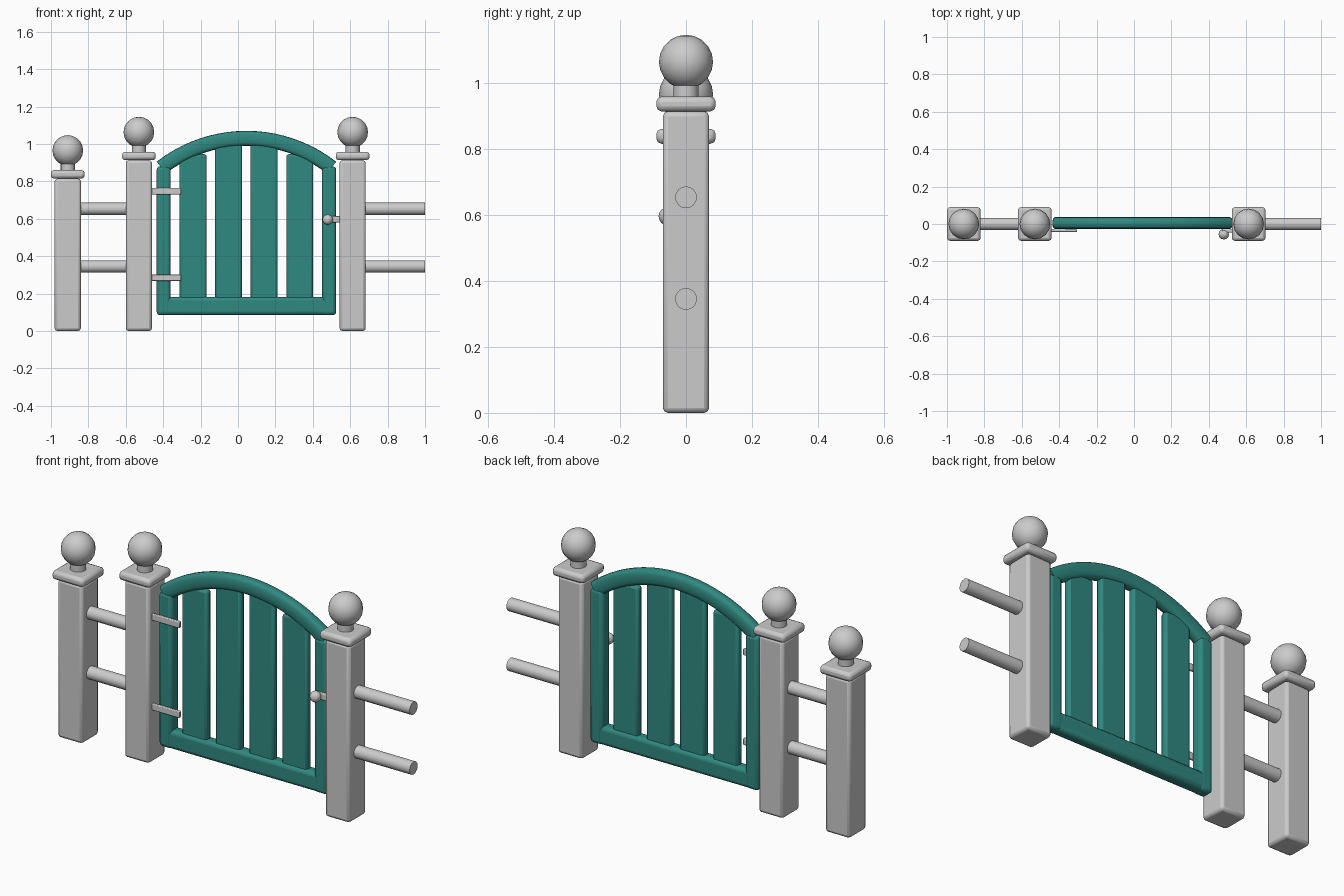
import bpy, bmesh, math

if "Cube" in bpy.data.objects:
    bpy.data.objects.remove(bpy.data.objects["Cube"])

teal = bpy.data.materials.new("teal_paint")
teal.diffuse_color = (0.03, 0.25, 0.22, 1)
teal.use_nodes = True
teal.node_tree.nodes["Principled BSDF"].inputs["Base Color"].default_value = teal.diffuse_color


def finish(name, bm, mat=None, bevel=0, segments=2):
    bmesh.ops.recalc_face_normals(bm, faces=bm.faces)
    me = bpy.data.meshes.new(name)
    bm.to_mesh(me)
    bm.free()
    ob = bpy.data.objects.new(name, me)
    bpy.context.collection.objects.link(ob)
    if mat:
        me.materials.append(mat)
    if bevel:
        m = ob.modifiers.new("bevel", 'BEVEL')
        m.width, m.segments = bevel, segments
    bpy.ops.object.select_all(action='DESELECT')
    ob.select_set(True)
    bpy.context.view_layer.objects.active = ob
    bpy.ops.object.shade_smooth_by_angle(angle=math.radians(40))
    return ob


def box(name, x, y, z, mat=None, bevel=0.0, segments=2):
    """Box from (min, max) pairs."""
    bm = bmesh.new()
    bmesh.ops.create_cube(bm, size=1)
    for v in bm.verts:
        v.co = [r[0] + (c + 0.5) * (r[1] - r[0]) for c, r in zip(v.co, (x, y, z))]
    return finish(name, bm, mat, bevel, segments)


def cylinder(name, loc, r, depth, axis='Z', sides=16):
    bm = bmesh.new()
    bmesh.ops.create_cone(bm, cap_ends=True, segments=sides, radius1=r, radius2=r, depth=depth)
    ob = finish(name, bm)
    ob.location = loc
    if axis == 'X':
        ob.rotation_euler.y = math.pi / 2
    return ob


def ball(name, loc, r, u=16, v=10):
    bm = bmesh.new()
    bmesh.ops.create_uvsphere(bm, u_segments=u, v_segments=v, radius=r)
    ob = finish(name, bm)
    ob.location = loc
    return ob


# Posts with cap, neck and ball finial
def post(name, x, top):
    box(name, (x - .07, x + .07), (-.07, .07), (0, top), bevel=.015)
    box(name + "_cap", (x - .09, x + .09), (-.09, .09), (top, top + .045), bevel=.016)
    cylinder(name + "_neck", (x, 0, top + .065), .038, .07)
    ball(name + "_finial", (x, 0, top + .15), .082)


post("end_post", -.91, .815)
post("hinge_post", -.53, .913)
post("latch_post", .613, .913)

# Round fence rails
for z in (.345, .653):
    cylinder("left_rail", (-.72, 0, z), .033, .34, 'X')
    cylinder("right_rail", (.81, 0, z), .033, .38, 'X')

# Gate frame
CX, GY = .045, .005
for s in (-1, 1):
    xs = sorted((CX + s * .405, CX + s * .48))
    box("gate_stile", xs, (GY - .033, GY + .033), (.085, .88), teal, .018, 3)
box("gate_bottom_rail", (CX - .475, CX + .475), (GY - .032, GY + .032), (.085, .182), teal, .02, 3)

# Arched top rail: rounded section swept along an arc
bm = bmesh.new()
rings = []
N, M, half = 20, 16, math.asin(.48 / .78)
for i in range(N + 1):
    a = -half + 2 * half * i / N
    ring = []
    for j in range(M):
        t = 2 * math.pi * j / M
        c, s = math.cos(t), math.sin(t)
        r = .74 + .04 * math.copysign(abs(c) ** .65, c)
        y = GY + .03 * math.copysign(abs(s) ** .65, s)
        ring.append(bm.verts.new((CX + r * math.sin(a), y, .29 + r * math.cos(a))))
    rings.append(ring)
for p, q in zip(rings, rings[1:]):
    for j in range(M):
        k = (j + 1) % M
        bm.faces.new((p[j], p[k], q[k], q[j]))
bm.faces.new(rings[0])
bm.faces.new(rings[-1])
finish("gate_arch", bm, teal)

# Slats
for dx, top in ((-.285, .945), (-.095, 1.01), (.095, 1.01), (.285, .945)):
    x = CX + dx
    box("gate_slat", (x - .072, x + .072), (GY - .019, GY + .019), (.16, top), teal, .012, 2)

# Strap hinges
for z in (.285, .747):
    box("hinge_strap", (-.48, -.305), (-.043, -.027), (z - .017, z + .017), bevel=.004)

# Latch bar and knob
box("latch_bar", (.47, .56), (-.045, -.027), (.58, .614), bevel=.004)
ball("latch_knob", (.48, -.055, .595), .028, 12, 8)
